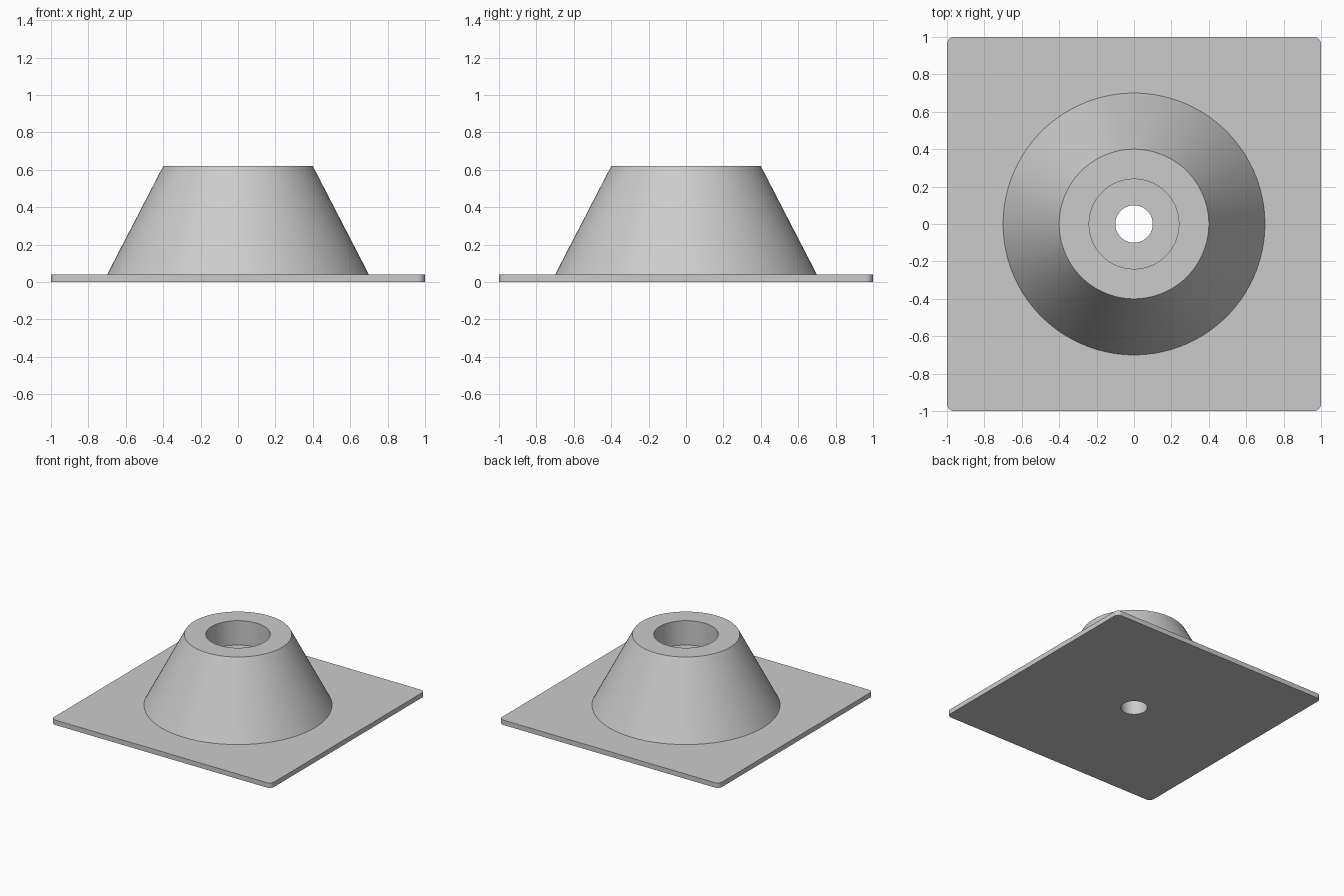
import bpy
import bmesh
from math import cos, sin, pi, radians

SIDES = 96
PER_CORNER = SIDES // 4

if "Cube" in bpy.data.objects:
    bpy.data.objects.remove(bpy.data.objects["Cube"], do_unlink=True)

# Plain grey material
GREY = (0.6, 0.6, 0.6, 1.0)
grey = bpy.data.materials.new("plain grey")
grey.use_nodes = True
grey.diffuse_color = GREY
for node in grey.node_tree.nodes:
    if node.type == 'BSDF_PRINCIPLED':
        node.inputs["Base Color"].default_value = GREY


def circle(radius, z):
    angles = [2 * pi * (i + 0.5) / SIDES for i in range(SIDES)]
    return [(radius * cos(a), radius * sin(a), z) for a in angles]


def rounded_square(half, radius, z):
    points = []
    for corner in range(4):
        mid = pi / 4 + corner * pi / 2
        cx = (half - radius) * (1 if cos(mid) > 0 else -1)
        cy = (half - radius) * (1 if sin(mid) > 0 else -1)
        for i in range(PER_CORNER):
            a = corner * pi / 2 + (pi / 2) * i / (PER_CORNER - 1)
            points.append((cx + radius * cos(a), cy + radius * sin(a), z))
    return points


def ring_solid(name, loops):
    """Join a closed cycle of loops into a solid with a hole through it."""
    bm = bmesh.new()
    rings = [[bm.verts.new(p) for p in loop] for loop in loops]
    for k, ring in enumerate(rings):
        following = rings[(k + 1) % len(rings)]
        for i in range(SIDES):
            j = (i + 1) % SIDES
            bm.faces.new((ring[i], ring[j], following[j], following[i]))
    bmesh.ops.recalc_face_normals(bm, faces=bm.faces[:])
    mesh = bpy.data.meshes.new(name)
    bm.to_mesh(mesh)
    bm.free()
    mesh.materials.append(grey)
    obj = bpy.data.objects.new(name, mesh)
    bpy.context.collection.objects.link(obj)
    bpy.ops.object.select_all(action='DESELECT')
    obj.select_set(True)
    bpy.context.view_layer.objects.active = obj
    bpy.ops.object.shade_smooth_by_angle(angle=radians(25))
    return obj


BASE, TOP, FLOOR = 0.04, 0.62, 0.42
HOLE, BORE = 0.1, 0.24

# Thin square plate with rounded corners and a centre hole
ring_solid("base_plate", [
    circle(HOLE, 0), rounded_square(1, 0.04, 0),
    rounded_square(1, 0.04, BASE), circle(HOLE, BASE)])

# Tapered boss with a stepped bore
ring_solid("tapered_boss", [
    circle(HOLE, BASE), circle(0.7, BASE), circle(0.4, TOP),
    circle(BORE, TOP), circle(BORE, FLOOR), circle(HOLE, FLOOR)])
